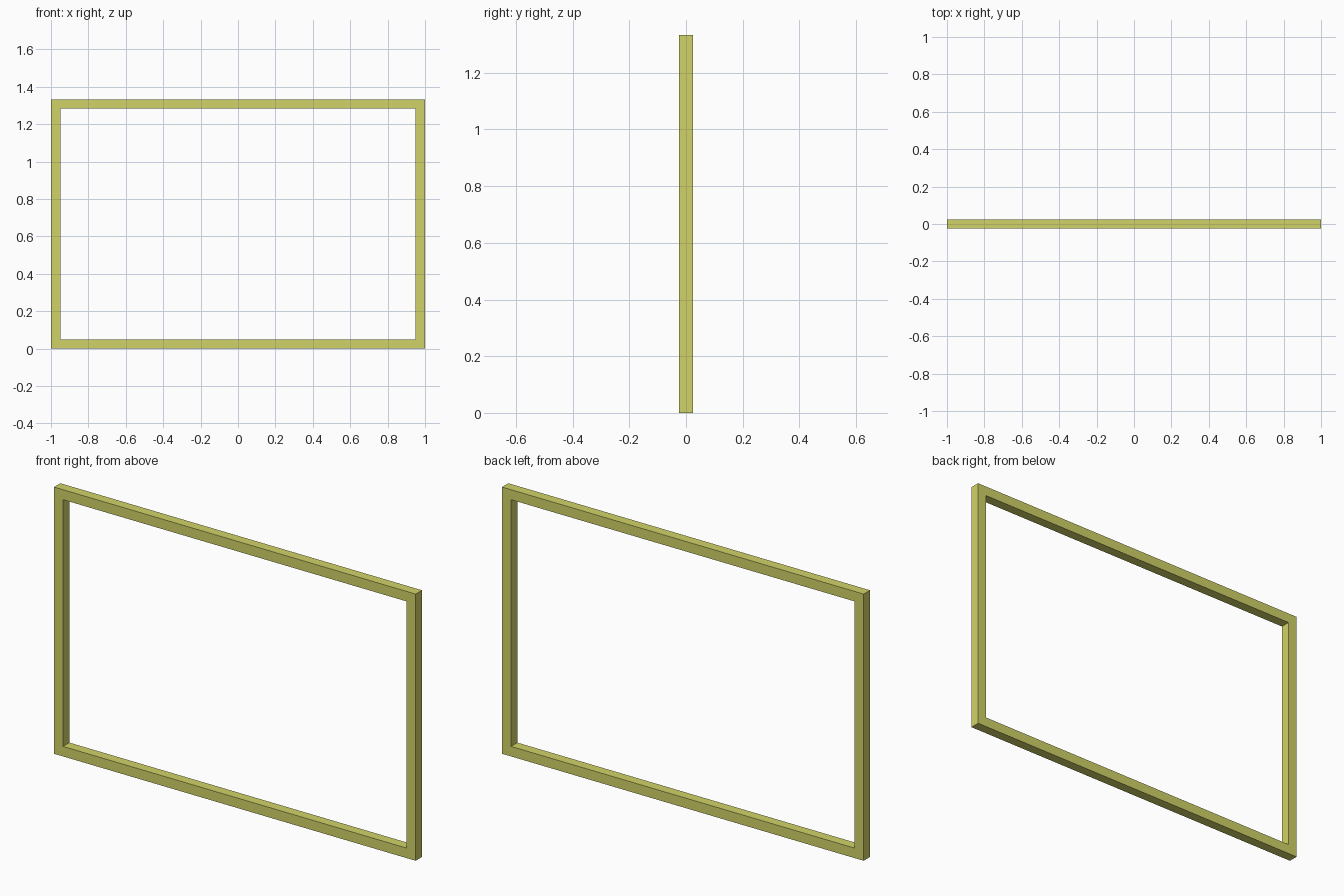
import bpy, bmesh

if "Cube" in bpy.data.objects:
    bpy.data.objects.remove(bpy.data.objects["Cube"])

WIDTH, HEIGHT, DEPTH, BORDER = 2.0, 1.333, 0.05, 0.05


def rectangle(bm, inset, y):
    """Four corners of the upright rectangle, inset from the outer edge."""
    x, low, high = WIDTH / 2 - inset, inset, HEIGHT - inset
    return [bm.verts.new(p) for p in ((-x, y, low), (x, y, low), (x, y, high), (-x, y, high))]


# Square section swept around the opening as one closed ring
bm = bmesh.new()
section = [(0, -DEPTH / 2), (BORDER, -DEPTH / 2), (BORDER, DEPTH / 2), (0, DEPTH / 2)]
loops = [rectangle(bm, inset, y) for inset, y in section]
for i in range(4):
    a, b = loops[i], loops[(i + 1) % 4]
    for j in range(4):
        k = (j + 1) % 4
        bm.faces.new((a[j], a[k], b[k], b[j]))
bmesh.ops.recalc_face_normals(bm, faces=bm.faces)

mesh = bpy.data.meshes.new("rectangular_frame")
bm.to_mesh(mesh)
bm.free()
frame = bpy.data.objects.new("rectangular_frame", mesh)
bpy.context.collection.objects.link(frame)

# Yellow finish
yellow = bpy.data.materials.new("yellow_finish")
yellow.diffuse_color = (0.64, 0.65, 0.14, 1)
yellow.use_nodes = True
yellow.node_tree.nodes["Principled BSDF"].inputs["Base Color"].default_value = yellow.diffuse_color
mesh.materials.append(yellow)
